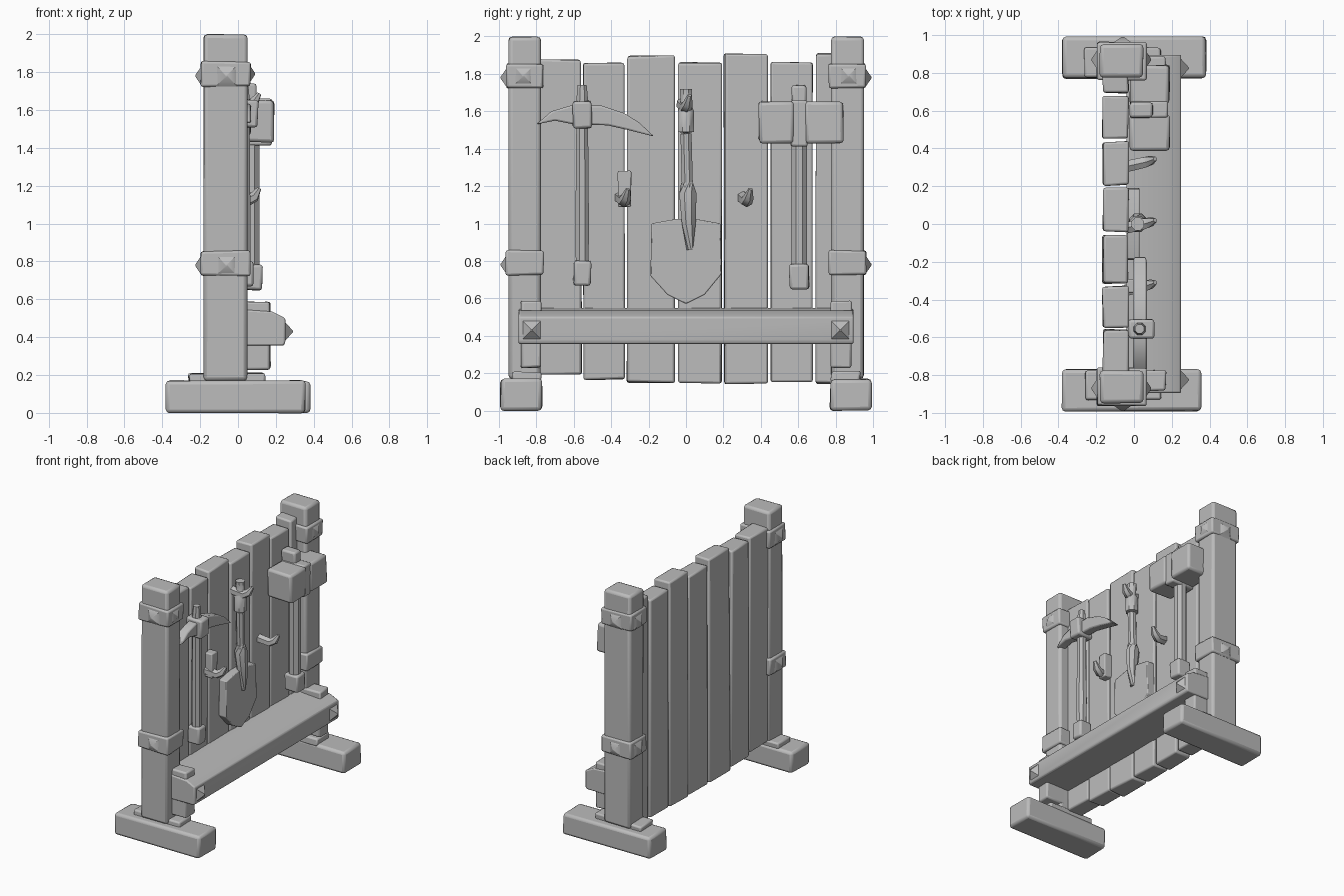
import bpy, bmesh, math, random
from mathutils import Vector

if "Cube" in bpy.data.objects:
    bpy.data.objects.remove(bpy.data.objects["Cube"])

random.seed(4)
GREY = bpy.data.materials.new("plain grey")
GREY.diffuse_color = (0.5, 0.5, 0.5, 1)
GREY.use_nodes = True
GREY.node_tree.nodes["Principled BSDF"].inputs["Base Color"].default_value = GREY.diffuse_color


def finish(name, bm, bevel=0.0):
    bmesh.ops.recalc_face_normals(bm, faces=bm.faces)
    me = bpy.data.meshes.new(name)
    bm.to_mesh(me)
    bm.free()
    me.materials.append(GREY)
    ob = bpy.data.objects.new(name, me)
    bpy.context.collection.objects.link(ob)
    if bevel:
        mod = ob.modifiers.new("worn edges", 'BEVEL')
        mod.width = bevel
        mod.segments = 2
        mod.limit_method = 'ANGLE'
    bpy.context.view_layer.objects.active = ob
    ob.select_set(True)
    bpy.ops.object.shade_smooth_by_angle(angle=math.radians(40))
    ob.select_set(False)
    return ob


def box(name, x, y, z, bevel=0.012, wobble=0.0):
    """Box from three (low, high) ranges with slightly uneven corners."""
    bm = bmesh.new()
    bmesh.ops.create_cube(bm, size=1)
    for v in bm.verts:
        v.co = [r[0] if c < 0 else r[1] for c, r in zip(v.co, (x, y, z))]
        v.co += Vector([random.uniform(-wobble, wobble) for _ in range(3)])
    return finish(name, bm, bevel)


def plate(name, outline, x0, x1, bevel=0.006):
    """Extrude a (y, z) outline along x."""
    bm = bmesh.new()
    face = bm.faces.new([bm.verts.new((x0, y, z)) for y, z in outline])
    ext = bmesh.ops.extrude_face_region(bm, geom=[face])
    for g in ext["geom"]:
        if isinstance(g, bmesh.types.BMVert):
            g.co.x = x1
    return finish(name, bm, bevel)


def loft(name, rings, sides=8, bevel=0.0):
    """Round bar through (x, y, z, radius) rings, stacked along the path."""
    bm = bmesh.new()
    pts = [Vector(r[:3]) for r in rings]
    loops = []
    for i, p in enumerate(pts):
        d = pts[min(i + 1, len(pts) - 1)] - pts[max(i - 1, 0)]
        q = d.to_track_quat('Z', 'Y')
        loops.append([bm.verts.new(p + q @ Vector((math.cos(a), math.sin(a), 0)) * rings[i][3])
                      for a in [2 * math.pi * (k + .5) / sides for k in range(sides)]])
    for a, b in zip(loops, loops[1:]):
        for k in range(sides):
            bm.faces.new((a[k], a[(k + 1) % sides], b[(k + 1) % sides], b[k]))
    bm.faces.new(loops[0])
    bm.faces.new(loops[-1])
    return finish(name, bm, bevel)


def spike(name, base, direction, radius, height):
    """Shallow four-sided stud."""
    d = Vector(direction)
    b = Vector(base)
    loft(name, [(*b, radius), (*(b + d * height), 0.006)], sides=4)


# Side frames: foot, base plate, post, iron bands with studs
for s, side in ((-1, "left"), (1, "right")):
    def yr(a, b):
        return tuple(sorted((s * a, s * b)))
    box(f"foot_{side}", (-0.38, 0.38 if s > 0 else 0.355), yr(0.77, 0.99), (0, 0.17), 0.02, 0.004)
    box(f"base_plate_{side}", (-0.26, 0.14), yr(0.775, 0.93), (0.15, 0.21), 0.012, 0.006)
    box(f"post_{side}", (-0.18, 0.05), yr(0.775, 0.95), (0.17, 2.0), 0.02, 0.003)
    for z in (1.79, 0.79):
        box(f"band_{side}", (-0.195, 0.065), yr(0.762, 0.962), (z - 0.065, z + 0.065), 0.012, 0.004)
        spike(f"stud_outer_{side}", (-0.06, s * 0.955, z - 0.01), (0, s, 0), 0.08, 0.036)
        spike(f"stud_back_{side}", (-0.19, s * 0.87, z - 0.01), (-1, 0, 0), 0.08, 0.035)
        if z > 1:
            spike(f"stud_front_{side}", (0.06, s * 0.87, z), (1, 0, 0), 0.07, 0.03)
    # Shelf bracket and bolt
    box(f"bracket_{side}", (0.0, 0.17), yr(0.775, 0.885), (0.23, 0.585), 0.012, 0.004)
    spike(f"shelf_bolt_{side}", (0.245, s * 0.825, 0.43), (1, 0, 0), 0.075, 0.045)

# Wall planks: y range, bottom, top
for y0, y1, z0, z1 in ((-0.79, -0.56, 0.19, 1.875), (-0.55, -0.33, 0.165, 1.86),
                       (-0.315, -0.055, 0.15, 1.895), (-0.04, 0.19, 0.145, 1.86),
                       (0.205, 0.435, 0.145, 1.905), (0.45, 0.675, 0.15, 1.86),
                       (0.695, 0.79, 0.145, 1.91)):
    box("wall_plank", (-0.165, -0.03), (y0, y1), (z0, z1), 0.012, 0.005)

# Shelf beam with chamfered front top edge
bm = bmesh.new()
profile = [(-0.04, 0.355), (0.24, 0.355), (0.25, 0.37), (0.25, 0.50), (0.18, 0.535), (-0.04, 0.55)]
face = bm.faces.new([bm.verts.new((x, -0.895, z)) for x, z in profile])
ext = bmesh.ops.extrude_face_region(bm, geom=[face])
for g in ext["geom"]:
    if isinstance(g, bmesh.types.BMVert):
        g.co.y = 0.895
finish("shelf_beam", bm, 0.01)

# Pickaxe
PY = -0.555
loft("pickaxe_handle", [(0.03, PY, 0.68, 0.036), (0.03, PY, 1.0, 0.039), (0.03, PY, 1.52, 0.034),
                        (0.03, PY, 1.64, 0.036), (0.03, PY, 1.74, 0.026)])
box("pickaxe_grip", (-0.02, 0.08), (PY - 0.047, PY + 0.047), (0.67, 0.80), 0.014, 0.004)
box("pickaxe_socket", (-0.03, 0.105), (PY - 0.05, PY + 0.05), (1.51, 1.655), 0.014, 0.004)
plate("pickaxe_head", [(-0.80, 1.53), (-0.72, 1.60), (-0.62, 1.63), (-0.45, 1.63), (-0.33, 1.59),
                       (-0.25, 1.54), (-0.17, 1.465), (-0.31, 1.50), (-0.42, 1.525),
                       (-0.60, 1.53), (-0.70, 1.55)], -0.005, 0.068, 0.01)

# Shovel
plate("shovel_blade", [(0, 0.57), (0.10, 0.62), (0.19, 0.73), (0.185, 1.0), (0.05, 1.025),
                       (-0.05, 1.025), (-0.185, 1.0), (-0.19, 0.72), (-0.10, 0.62)], -0.035, 0.03)
loft("shovel_socket", [(0.03, 0.02, 0.86, 0.018), (0.03, 0.015, 1.0, 0.04), (0.02, 0.01, 1.16, 0.05),
                       (0.02, 0.005, 1.22, 0.034)])
loft("shovel_shaft", [(0.02, 0.01, 1.1, 0.032), (0.02, 0, 1.48, 0.032), (0.02, 0, 1.49, 0.047),
                      (0.02, 0, 1.60, 0.047), (0.02, 0, 1.63, 0.03), (0.02, 0, 1.72, 0.036)])

# Hammer
HY = 0.605
loft("hammer_handle", [(0.07, HY, 0.68, 0.046), (0.07, HY, 1.44, 0.046)])
box("hammer_grip", (0.015, 0.13), (HY - 0.052, HY + 0.052), (0.65, 0.78), 0.014, 0.004)
box("hammer_head", (-0.02, 0.19), (0.39, 0.575), (1.43, 1.65), 0.018, 0.005)
box("hammer_head", (-0.02, 0.19), (0.635, 0.84), (1.43, 1.65), 0.018, 0.005)
box("hammer_socket", (-0.02, 0.18), (HY - 0.045, HY + 0.045), (1.41, 1.66), 0.012, 0.003)
box("hammer_handle_top", (-0.02, 0.10), (HY - 0.04, HY + 0.04), (1.6, 1.74), 0.014, 0.004)

# Wall hooks: back plate and upturned peg
for y, z in ((-0.33, 1.12), (0.325, 1.12), (0.0, 1.62)):
    if y < 0:
        box("hook_plate", (-0.04, 0.03), (y - 0.035, y + 0.035), (z - 0.03, z + 0.16), 0.008, 0.003)
    loft("hook_peg", [(-0.04, y - 0.02, z + 0.02, 0.035), (0.05, y, z, 0.033),
                      (0.085, y + 0.01, z + 0.02, 0.028), (0.112, y + 0.02, z + 0.065, 0.012)], sides=6)
